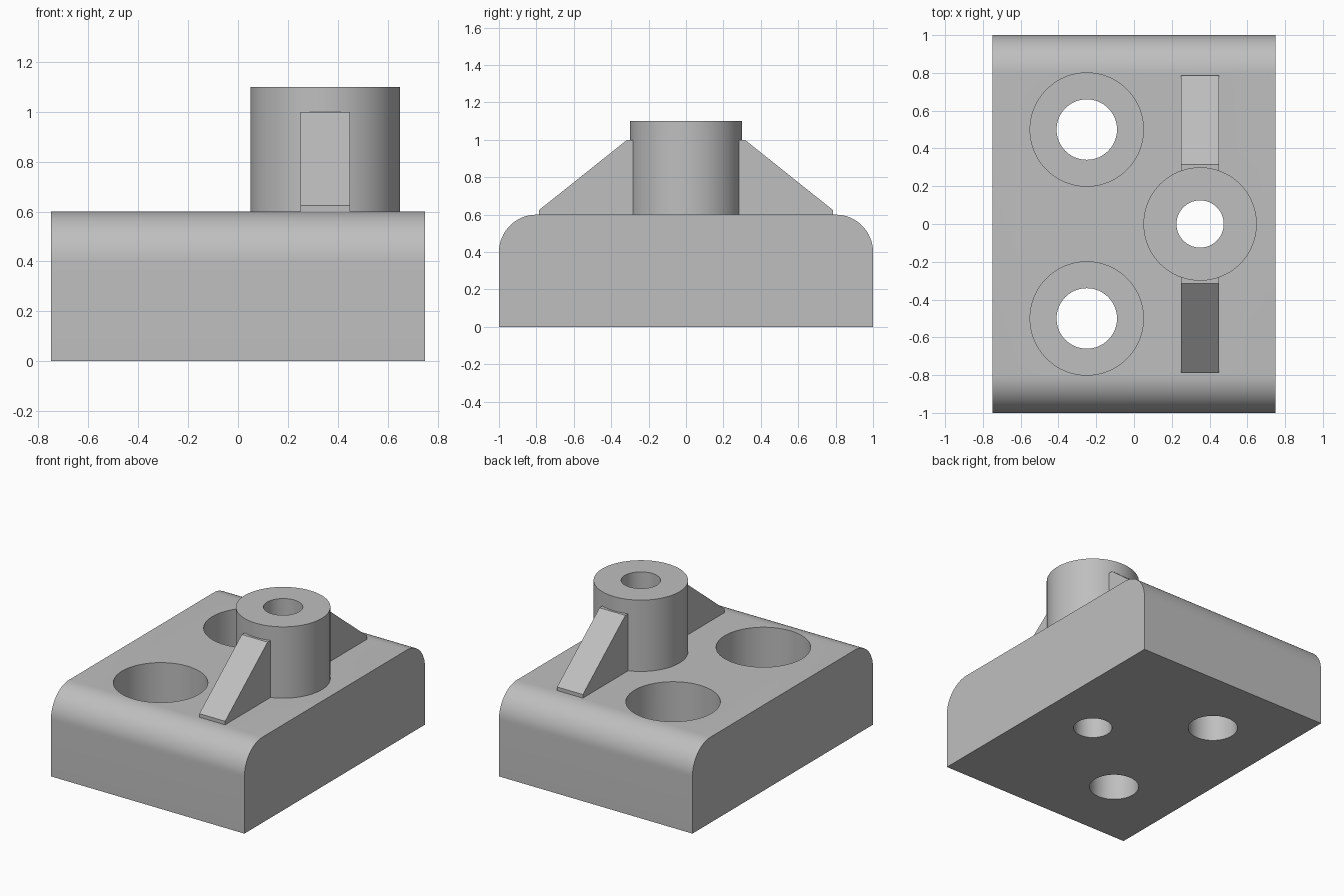
import bpy
import bmesh
from math import cos, sin, pi, radians

cube = bpy.data.objects.get("Cube")
if cube:
    bpy.data.objects.remove(cube, do_unlink=True)

grey = bpy.data.materials.new("plain grey")
grey.use_nodes = True
COLOUR = (0.52, 0.52, 0.52, 1)
grey.diffuse_color = COLOUR
grey.node_tree.nodes["Principled BSDF"].inputs["Base Color"].default_value = COLOUR

LENGTH, WIDTH, PLATE_TOP, FILLET = 2.0, 1.5, 0.6, 0.2
BOSS_X, BOSS_R, BOSS_TOP = 0.35, 0.3, 1.1


def add_object(name, bm):
    bmesh.ops.recalc_face_normals(bm, faces=bm.faces[:])
    mesh = bpy.data.meshes.new(name)
    bm.to_mesh(mesh)
    bm.free()
    mesh.materials.append(grey)
    obj = bpy.data.objects.new(name, mesh)
    bpy.context.collection.objects.link(obj)
    return obj


def prism(name, profile, x0, x1):
    """Extrude a (y, z) outline along x."""
    bm = bmesh.new()
    face = bm.faces.new([bm.verts.new((x0, y, z)) for y, z in profile])
    new = bmesh.ops.extrude_face_region(bm, geom=[face])["geom"]
    bmesh.ops.translate(bm, vec=(x1 - x0, 0, 0),
                        verts=[v for v in new if isinstance(v, bmesh.types.BMVert)])
    return add_object(name, bm)


def cylinder(name, x, y, radius, z0, z1):
    bm = bmesh.new()
    bmesh.ops.create_cone(bm, cap_ends=True, segments=96, radius1=radius,
                          radius2=radius, depth=z1 - z0)
    bmesh.ops.translate(bm, vec=(x, y, (z0 + z1) / 2), verts=bm.verts[:])
    return add_object(name, bm)


def combine(target, other, operation):
    """Apply a boolean, then discard the helper solid."""
    mod = target.modifiers.new(operation, "BOOLEAN")
    mod.operation = operation
    mod.solver = "EXACT"
    mod.object = other
    bpy.context.view_layer.objects.active = target
    bpy.ops.object.modifier_apply(modifier=mod.name)
    bpy.data.objects.remove(other, do_unlink=True)


# Plate with rounded front and back top edges
STEPS = 16
half = LENGTH / 2
arc = [(half - FILLET + FILLET * cos(a), PLATE_TOP - FILLET + FILLET * sin(a))
       for a in (i * pi / 2 / STEPS for i in range(STEPS + 1))]
outline = [(half, 0)] + arc + [(-y, z) for y, z in reversed(arc)] + [(-half, 0)]
bracket = prism("mounting_block", outline, -WIDTH / 2, WIDTH / 2)

# Round boss, sunk into the plate
combine(bracket, cylinder("boss", BOSS_X, 0, BOSS_R, 0.3, BOSS_TOP), "UNION")

# Sloping ribs in front of and behind the boss
rib = [(0.2, 0.5), (0.785, 0.5), (0.785, 0.625), (0.315, 1.0), (0.2, 1.0)]
for side in (-1, 1):
    part = prism("rib", [(side * y, z) for y, z in rib], BOSS_X - 0.1, BOSS_X + 0.1)
    combine(bracket, part, "UNION")

# Boss bore and two counterbored mounting holes
combine(bracket, cylinder("bore_cutter", BOSS_X, 0, 0.125, -0.1, 1.2), "DIFFERENCE")
for y in (-0.5, 0.5):
    combine(bracket, cylinder("hole_cutter", -0.25, y, 0.16, -0.1, 0.8), "DIFFERENCE")
    combine(bracket, cylinder("counterbore_cutter", -0.25, y, 0.3, 0.3, 0.8), "DIFFERENCE")

# Smooth curved walls, sharp edges elsewhere
bpy.ops.object.select_all(action="DESELECT")
bracket.select_set(True)
bpy.context.view_layer.objects.active = bracket
bpy.ops.object.shade_smooth_by_angle(angle=radians(25))
